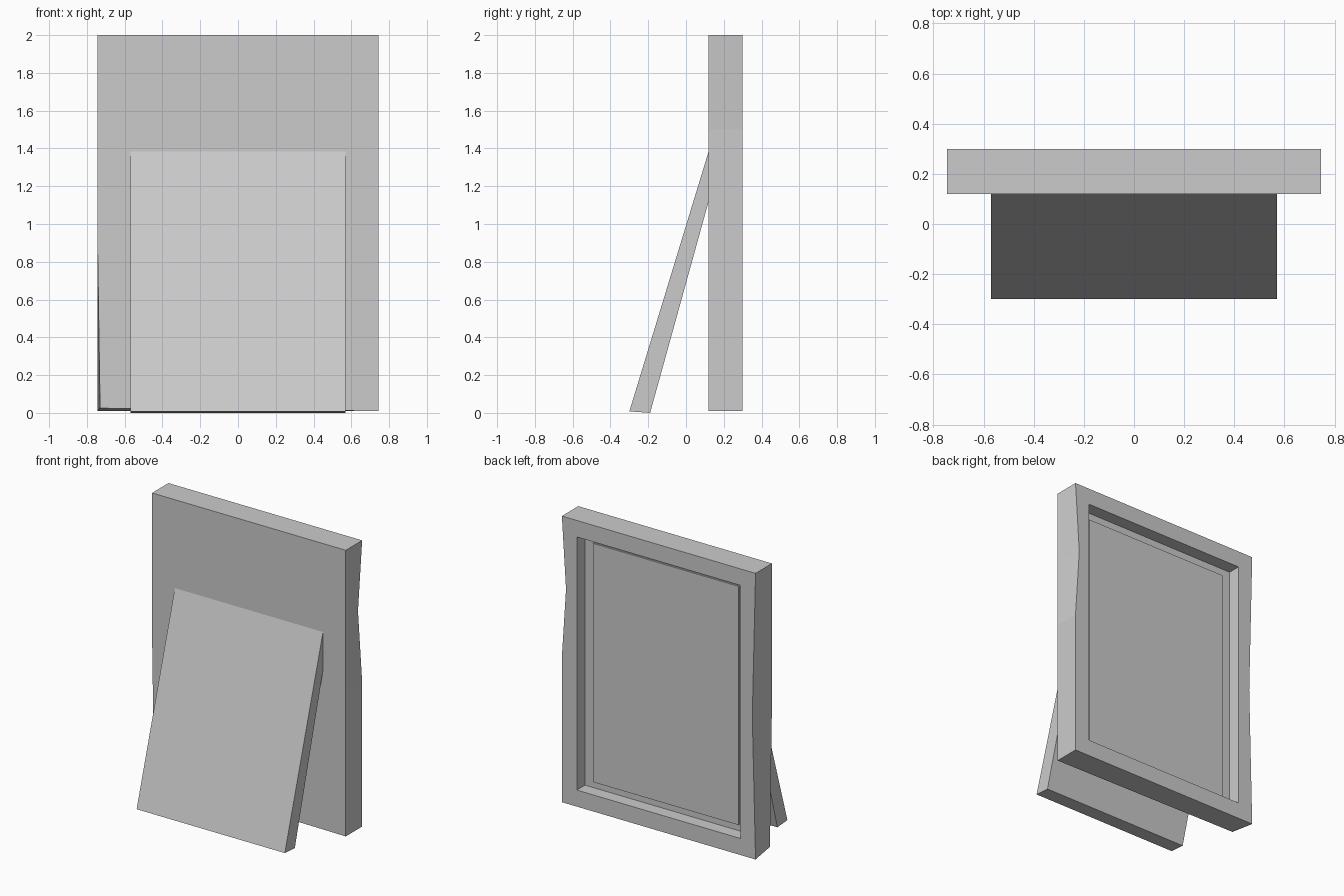
import bpy, bmesh

if "Cube" in bpy.data.objects:
    bpy.data.objects.remove(bpy.data.objects["Cube"])


def loft(name, loops):
    """Skin a series of closed loops with quads and cap both ends."""
    bm = bmesh.new()
    rings = [[bm.verts.new(p) for p in loop] for loop in loops]
    for a, b in zip(rings, rings[1:]):
        for i in range(len(a)):
            j = (i + 1) % len(a)
            bm.faces.new((a[i], a[j], b[j], b[i]))
    bm.faces.new(rings[0])
    bm.faces.new(rings[-1])
    bmesh.ops.recalc_face_normals(bm, faces=bm.faces)
    mesh = bpy.data.meshes.new(name)
    bm.to_mesh(mesh)
    bm.free()
    obj = bpy.data.objects.new(name, mesh)
    bpy.context.collection.objects.link(obj)
    return obj


def at_y(y, outline):
    return [(x, y, z) for x, z in outline]


# Frame with worn edges: outlines run up the right side and down the left
front = [(0.745, 0.01), (0.745, 1.02), (0.745, 1.5), (0.745, 2.0),
         (-0.745, 2.0), (-0.745, 1.0), (-0.73, 0.025)]
back = [(0.745, 0.01), (0.745, 1.02), (0.713, 1.5), (0.745, 2.0),
        (-0.745, 2.0), (-0.72, 1.0), (-0.745, 0.01)]
opening = [(0.63, 0.125), (0.63, 1.02), (0.63, 1.5), (0.63, 1.885),
           (-0.63, 1.885), (-0.63, 1.0), (-0.63, 0.125)]
loft("picture_frame", [at_y(0.12, front), at_y(0.30, back),
                       at_y(0.30, opening), at_y(0.21, opening)])

# Thin picture panel raised from the recess floor
panel = [(0.56, 0.17), (0.56, 1.83), (-0.56, 1.83), (-0.56, 0.17)]
loft("picture_panel", [at_y(0.205, panel), at_y(0.222, panel)])

# Slanted support board leaning against the frame
side = [(-0.30, 0.008), (-0.19, 0.0), (0.12, 1.12), (0.12, 1.385)]
loft("support_board", [[(x, y, z) for y, z in side] for x in (-0.57, 0.57)])
